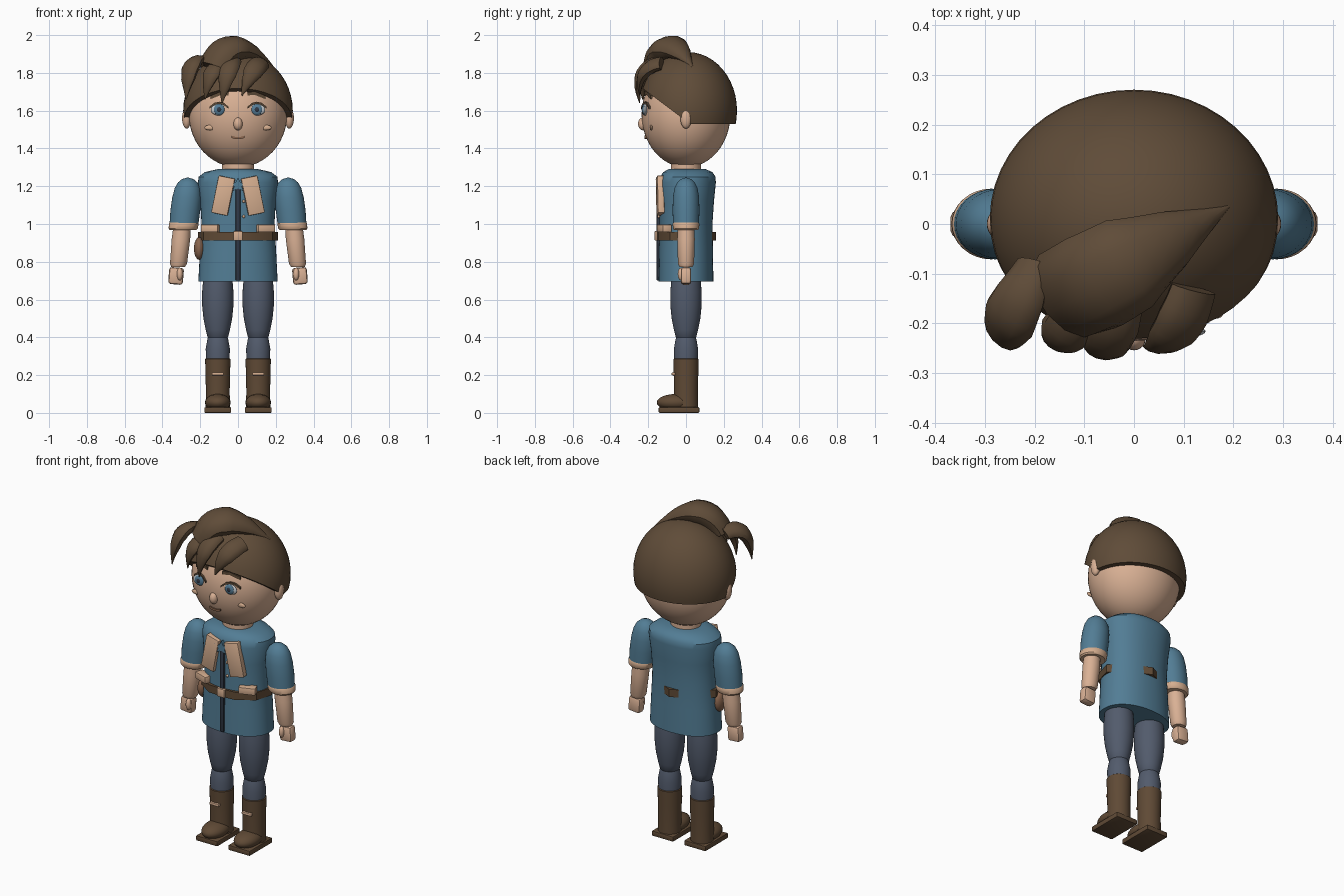
import bpy, bmesh, math
from mathutils import Vector, Matrix

old = bpy.data.objects.get("Cube")
if old:
    bpy.data.objects.remove(old, do_unlink=True)


def material(name, r, g, b):
    m = bpy.data.materials.new(name)
    m.use_nodes = True
    m.diffuse_color = (r, g, b, 1)
    m.node_tree.nodes["Principled BSDF"].inputs["Base Color"].default_value = (r, g, b, 1)
    return m


SKIN = material("skin", .70, .44, .30)
HAIR = material("hair brown", .115, .072, .040)
TUNIC = material("tunic blue", .085, .205, .30)
TROUSERS = material("trouser grey", .085, .105, .15)
LEATHER = material("leather brown", .115, .068, .036)
TRIM = material("tan trim", .68, .43, .28)
DARK = material("dark slate", .03, .04, .06)
IRIS = material("iris blue", .09, .20, .30)
WHITE = material("eye white", .55, .58, .60)
POUCH = material("russet", .25, .13, .075)
parts = []


def finish(bm, name, mat):
    bmesh.ops.recalc_face_normals(bm, faces=bm.faces[:])
    mesh = bpy.data.meshes.new(name)
    bm.to_mesh(mesh)
    bm.free()
    mesh.materials.append(mat)
    ob = bpy.data.objects.new(name, mesh)
    bpy.context.collection.objects.link(ob)
    parts.append(ob)
    return ob


def skin_rings(bm, rings):
    """Bridge equal rings of points and close both ends."""
    loops = [[bm.verts.new(p) for p in ring] for ring in rings]
    n = len(loops[0])
    for a, b in zip(loops, loops[1:]):
        for i in range(n):
            j = (i + 1) % n
            bm.faces.new((a[i], a[j], b[j], b[i]))
    bm.faces.new(loops[0])
    bm.faces.new(loops[-1])


def loft(name, mat, rings, power=2, n=32):
    """Stack of (z, rx, ry, cx, cy) rounded sections."""
    def point(z, rx, ry, cx, cy, a):
        c, s = math.cos(a), math.sin(a)
        e = 2 / power
        return (cx + rx * math.copysign(abs(c) ** e, c), cy + ry * math.copysign(abs(s) ** e, s), z)
    bm = bmesh.new()
    skin_rings(bm, [[point(*r, math.tau * i / n) for i in range(n)] for r in rings])
    return finish(bm, name, mat)


def ball_mesh(at, radii, seg=32):
    bm = bmesh.new()
    bmesh.ops.create_uvsphere(bm, u_segments=seg, v_segments=seg // 2, radius=1)
    bm.transform(Matrix.Translation(at) @ Matrix.Diagonal((*radii, 1)))
    return bm


def ball(name, mat, at, radii, seg=24):
    return finish(ball_mesh(at, radii, seg), name, mat)


def box(name, mat, at, size, tilt=0, yaw=0, bevel=.004):
    bm = bmesh.new()
    bmesh.ops.create_cube(bm, size=1)
    bm.transform(Matrix.Diagonal((*size, 1)))
    bmesh.ops.bevel(bm, geom=bm.edges[:], offset=bevel, segments=2, affect='EDGES', profile=.5)
    bm.transform(Matrix.Translation(at) @ Matrix.Rotation(yaw, 4, 'Z') @ Matrix.Rotation(tilt, 4, 'Y'))
    return finish(bm, name, mat)


def prism(name, mat, pts, offset):
    """Flat outline pushed along an offset."""
    bm = bmesh.new()
    skin_rings(bm, [pts, [Vector(p) + Vector(offset) for p in pts]])
    return finish(bm, name, mat)


HEAD, HEAD_R = Vector((0, 0, 1.58)), Vector((.26, .235, .28))


def lock(name, start, ctrl, tip, widths, flat, steps=12, n=12):
    """Tapered strand of hair swept along a curved path."""
    p0, p1, p2 = Vector(start), Vector(ctrl), Vector(tip)
    rings = []
    for k in range(steps + 1):
        t = k / steps
        p = p0 * (1 - t) ** 2 + p1 * 2 * t * (1 - t) + p2 * t * t
        tan = ((p1 - p0) * (1 - t) + (p2 - p1) * t).normalized()
        side = tan.cross(p - HEAD).normalized()
        out = side.cross(tan)
        u = t * (len(widths) - 1)
        i = min(int(u), len(widths) - 2)
        w = widths[i] + (widths[i + 1] - widths[i]) * (u - i)
        rings.append([p + side * w * math.cos(math.tau * j / n) + out * w * flat * math.sin(math.tau * j / n)
                      for j in range(n)])
    bm = bmesh.new()
    skin_rings(bm, rings)
    return finish(bm, name, HAIR)


def face_y(x, z):
    return -HEAD_R.y * math.sqrt(1 - (x / HEAD_R.x) ** 2 - ((z - HEAD.z) / HEAD_R.z) ** 2)


def strip(name, mat, pts, height):
    """Thin band lying on the face through (x, z) points."""
    rings = []
    for x, z in pts:
        y = face_y(x, z)
        rings.append([(x, y - dy, z + dz * height) for dy, dz in ((-.01, -.5), (.009, -.5), (.009, .5), (-.01, .5))])
    bm = bmesh.new()
    skin_rings(bm, rings)
    return finish(bm, name, mat)


# Head and neck
ball("head", SKIN, HEAD, HEAD_R, 48)
loft("neck", SKIN, [(1.25, .085, .08, 0, 0), (1.34, .085, .08, 0, 0)])
ball("nose", SKIN, (0, -.228, 1.53), (.024, .026, .034))
strip("mouth", POUCH, [(-.035, 1.462), (-.012, 1.455), (.012, 1.455), (.035, 1.462)], .012)

# Hair cap, trimmed level behind and rising to the brow
cap = ball_mesh((0, .01, 1.6), (.29, .26, .31), 48)
for co, no in (((0, 0, 1.53), (0, 0, 1)), ((0, .02, 1.53), (0, .75, 1))):
    cut = bmesh.ops.bisect_plane(cap, geom=cap.verts[:] + cap.edges[:] + cap.faces[:],
                                 plane_co=co, plane_no=no, clear_inner=True)
    edges = [e for e in cut["geom_cut"] if isinstance(e, bmesh.types.BMEdge)]
    bmesh.ops.edgenet_fill(cap, edges=edges)
finish(cap, "hair_cap", HAIR)

# Swept top lock and fringe
lock("top_lock", (-.13, -.14, 1.83), (-.05, -.107, 2.03), (.19, .035, 1.83), (.10, .105, .10, .06, .003), .66)
lock("side_lock", (-.20, -.08, 1.85), (-.26, -.22, 1.90), (-.275, -.23, 1.66), (.04, .055, .06, .045, .003), .6)
lock("fringe_lock_1", (-.10, -.14, 1.84), (-.15, -.26, 1.82), (-.175, -.225, 1.66), (.05, .05, .05, .03, .003), .6)
lock("fringe_lock_2", (-.03, -.15, 1.86), (-.06, -.28, 1.82), (-.085, -.245, 1.64), (.05, .055, .05, .03, .003), .6)
lock("fringe_lock_3", (.12, -.13, 1.85), (.08, -.26, 1.83), (.02, -.245, 1.68), (.05, .055, .05, .03, .003), .6)

# Tunic
loft("tunic", TUNIC, [(.695, .21, .145, 0, 0), (.85, .202, .143, 0, 0), (1.0, .193, .14, 0, 0),
                      (1.12, .2, .145, 0, .003), (1.22, .212, .15, 0, .008), (1.25, .208, .146, 0, .01),
                      (1.275, .175, .13, 0, .01), (1.292, .1, .095, 0, .005)], power=2.2, n=48)
box("placket", DARK, (0, -.141, .945), (.024, .028, .49))
for k, z in enumerate((1.12, 1.04)):
    ball(f"button_{k + 1}", TRIM, (.03, -.144, z), (.008, .008, .008), 12)
star = []
for k in range(10):
    r, a = (.05, .022)[k % 2], math.pi / 2 + k * math.pi / 5
    star.append((r * math.cos(a), -.158, 1.205 + r * .8 * math.sin(a)))
prism("collar_star", TUNIC, star, (0, .04, 0))

# Belt: angular band that dips into the tunic between its corners
half = [(0, .16), (.13, .1), (.212, .02), (.182, -.085), (.09, -.148), (0, -.155)]
outline = half + [(-x, y) for x, y in half[-2:0:-1]]
prism("belt", LEATHER, [(x, y, .912) for x, y in outline], (0, 0, .046))
box("buckle", TRIM, (0, -.155, .937), (.05, .022, .05))
ball("hip_pouch", POUCH, (-.205, -.03, .87), (.028, .045, .06))

for s, side in ((1, "left"), (-1, "right")):
    # Face details
    ball(f"{side}_ear", SKIN, (s * .272, 0, 1.56), (.024, .03, .055))
    ey = face_y(.1, 1.605)
    ball(f"{side}_eye", WHITE, (s * .1, ey, 1.605), (.044, .012, .031))
    ball(f"{side}_iris", IRIS, (s * .1, ey - .007, 1.606), (.029, .01, .029))
    ball(f"{side}_pupil", DARK, (s * .1, ey - .013, 1.606), (.014, .006, .015), 16)
    strip(f"{side}_lash", HAIR, [(s * x, z) for x, z in ((.05, 1.615), (.075, 1.636), (.1, 1.642),
                                                         (.125, 1.636), (.152, 1.615))], .011)
    strip(f"{side}_brow", HAIR, [(s * x, z) for x, z in ((.05, 1.69), (.09, 1.692), (.145, 1.67))], .018)
    ball(f"{side}_cheek", TRIM, (s * .148, face_y(.148, 1.51), 1.51), (.03, .008, .014), 16)

    # Lapel and belt tab
    box(f"{side}_lapel", TRIM, (s * .078, -.137, 1.15), (.088, .035, .2), tilt=-s * .2, yaw=s * .1)
    box(f"{side}_belt_tab", TRIM, (s * .145, -.115, .977), (.095, .05, .04), yaw=s * .35)

    # Arm
    loft(f"{side}_sleeve", TUNIC, [(z, rx, rx * .9, s * cx, 0) for z, rx, cx in (
        (.99, .076, .287), (1.07, .079, .279), (1.14, .077, .271), (1.19, .068, .267),
        (1.22, .052, .266), (1.238, .03, .266), (1.245, .006, .266))])
    loft(f"{side}_cuff", TRIM, [(z, r, r * .9, s * cx, 0) for z, r, cx in (
        (.968, .07, .291), (.976, .077, .29), (1.002, .079, .287), (1.01, .074, .286))])
    loft(f"{side}_forearm", SKIN, [(z, r, r * .95, s * cx, 0) for z, r, cx in (
        (.98, .046, .297), (.92, .049, .302), (.79, .045, .315), (.772, .036, .317))])
    box(f"{side}_hand", SKIN, (s * .328, 0, .725), (.078, .055, .09), tilt=-s * .08, bevel=.015)
    ball(f"{side}_thumb", SKIN, (s * .308, -.026, .735), (.016, .018, .034), 16)

    # Leg
    x = s * .107
    loft(f"{side}_thigh", TROUSERS, [(z, r, r, x, 0) for z, r in (
        (.76, .07), (.70, .078), (.64, .083), (.57, .083), (.50, .076), (.44, .064), (.40, .054), (.385, .04))])
    loft(f"{side}_shin", TROUSERS, [(z, r, r, x, 0) for z, r in (
        (.42, .045), (.39, .055), (.34, .064), (.27, .062))])

    # Boot
    loft(f"{side}_boot_shaft", LEATHER, [(z, r, r, x, 0) for z, r in (
        (.03, .064), (.12, .063), (.20, .065), (.285, .067), (.29, .06))])
    ball(f"{side}_boot_toe", LEATHER, (x, -.055, .055), (.068, .1, .045))
    box(f"{side}_sole", LEATHER, (x, -.037, .015), (.142, .215, .03), bevel=.005)
    box(f"{side}_boot_strap", TRIM, (x, -.066, .207), (.062, .02, .016))

# Smooth shading with crisp edges
bpy.ops.object.select_all(action='DESELECT')
for ob in parts:
    ob.select_set(True)
bpy.context.view_layer.objects.active = parts[0]
bpy.ops.object.shade_smooth_by_angle(angle=math.radians(35))
